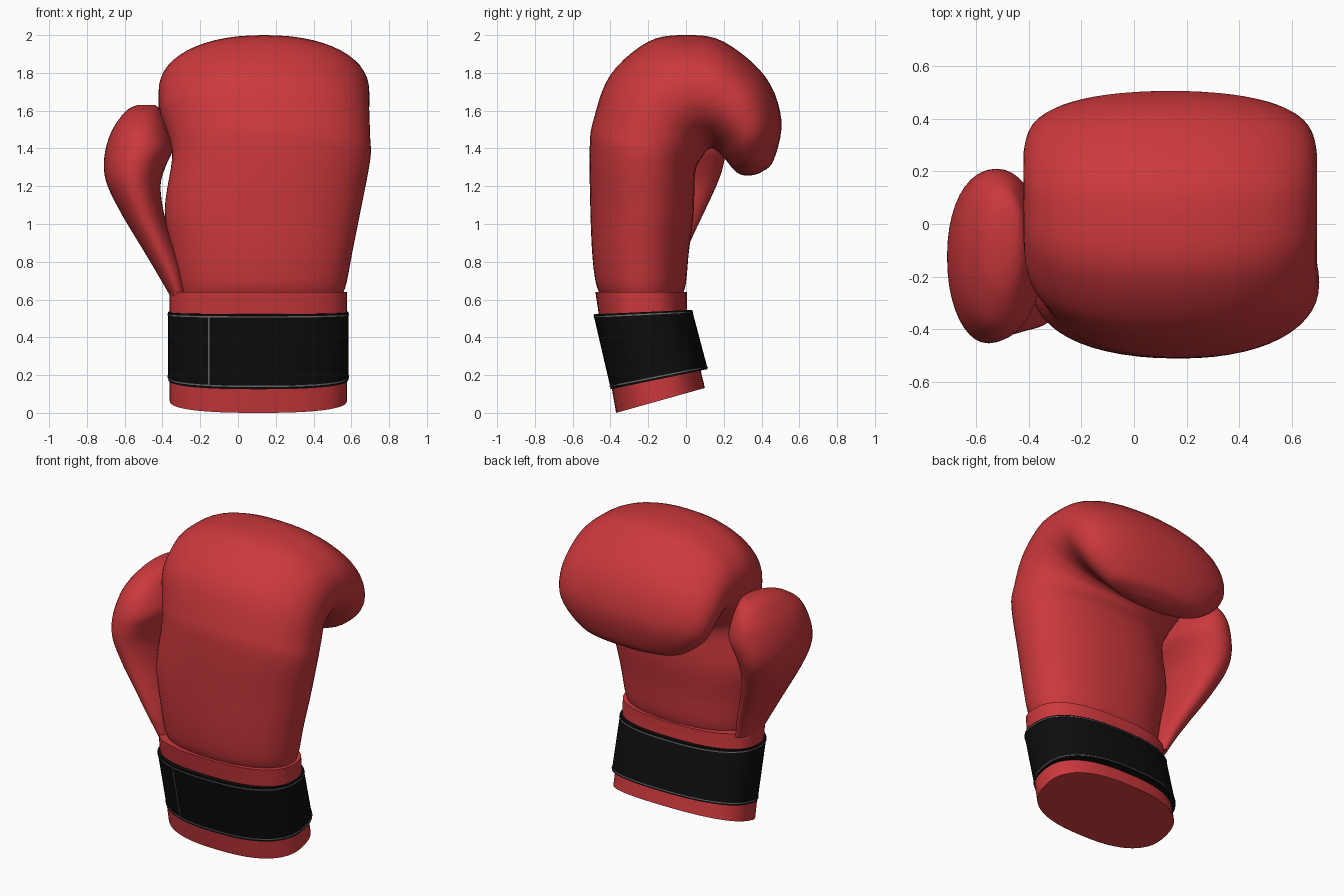
import bpy, bmesh, math
from mathutils import Vector

if "Cube" in bpy.data.objects:
    bpy.data.objects.remove(bpy.data.objects["Cube"])


def material(name, rgb):
    m = bpy.data.materials.new(name)
    m.diffuse_color = (*rgb, 1)
    m.use_nodes = True
    m.node_tree.nodes["Principled BSDF"].inputs["Base Color"].default_value = m.diffuse_color
    return m


RED = material("red leather", (0.60, 0.040, 0.045))
BLACK = material("black strap", (0.004, 0.004, 0.004))
GREY = material("grey stitching", (0.16, 0.16, 0.18))


# A section is (front y, front z, back y, back z, left x, right x)
def section_point(s, angle, n):
    c, d = math.cos(angle), math.sin(angle)
    u = math.copysign(abs(c) ** (2 / n), c)
    v = math.copysign(abs(d) ** (2 / n), d)
    y0, z0, y1, z1, x0, x1 = s
    return Vector(((x0 + x1) / 2 + u * (x1 - x0) / 2,
                   (y0 + y1) / 2 - v * (y1 - y0) / 2,
                   (z0 + z1) / 2 - v * (z1 - z0) / 2))


def smooth_sections(secs, steps):
    """Catmull-Rom interpolation between the sections."""
    out = []
    for i in range(len(secs) - 1):
        p = [secs[max(0, min(len(secs) - 1, i + k))] for k in (-1, 0, 1, 2)]
        for j in range(steps):
            t = j / steps
            out.append([0.5 * (2 * b + (c - a) * t + (2 * a - 5 * b + 4 * c - d) * t * t
                               + (3 * b - a - 3 * c + d) * t ** 3)
                        for a, b, c, d in zip(*p)])
    return out + [secs[-1]]


def finish(name, bm, mat):
    bmesh.ops.recalc_face_normals(bm, faces=bm.faces)
    me = bpy.data.meshes.new(name)
    bm.to_mesh(me)
    bm.free()
    me.materials.append(mat)
    ob = bpy.data.objects.new(name, me)
    bpy.context.collection.objects.link(ob)
    bpy.ops.object.select_all(action='DESELECT')
    ob.select_set(True)
    bpy.context.view_layer.objects.active = ob
    bpy.ops.object.shade_smooth_by_angle(angle=math.radians(50))
    return ob


def loft(name, secs, mat, n=2.2, steps=1, sides=56):
    if steps > 1:
        secs = smooth_sections(secs, steps)
    bm = bmesh.new()
    rings = [[bm.verts.new(section_point(s, 2 * math.pi * k / sides, n))
              for k in range(sides)] for s in secs]
    for a, b in zip(rings, rings[1:]):
        for k in range(sides):
            m = (k + 1) % sides
            bm.faces.new((a[k], a[m], b[m], b[k]))
    bm.faces.new(rings[0])
    bm.faces.new(rings[-1])
    return finish(name, bm, mat)


def mix(a, b, t, grow=0.0):
    s = [p + (q - p) * t for p, q in zip(a, b)]
    return [s[0] - grow, s[1], s[2] + grow, s[3], s[4] - grow, s[5] + grow]


# Hand: palm rising from the cuff and curling over into the fist
loft("hand", [
    (-.45, .62, -.02, .62, -.31, .55),
    (-.478, .69, 0.0, .69, -.33, .575),
    (-.497, .85, .015, .85, -.355, .605),
    (-.507, 1.1, .04, 1.05, -.388, .65),
    (-.51, 1.4, .05, 1.28, -.35, .70),
    (-.49, 1.55, .09, 1.36, -.365, .70),
    (-.40, 1.79, .11, 1.39, -.41, .695),
    (-.20, 1.965, .13, 1.40, -.42, .695),
    (0.0, 2.0, .145, 1.40, -.42, .695),
    (.20, 1.965, .16, 1.39, -.42, .695),
    (.42, 1.78, .18, 1.375, -.415, .69),
    (.505, 1.55, .21, 1.34, -.37, .645),
    (.465, 1.34, .255, 1.285, -.22, .50),
    (.40, 1.275, .29, 1.262, -.06, .34),
    (.35, 1.258, .32, 1.256, .08, .20),
], RED, 2.2, 5)

# Thumb: narrow at the cuff, swelling to a rounded head
loft("thumb", [
    (-.36, .62, -.08, .62, -.36, -.27),
    (-.39, .75, -.04, .75, -.435, -.29),
    (-.41, .90, .02, .90, -.525, -.34),
    (-.43, 1.05, .09, 1.05, -.615, -.39),
    (-.45, 1.20, .16, 1.20, -.69, -.41),
    (-.452, 1.30, .195, 1.30, -.71, -.385),
    (-.435, 1.40, .21, 1.40, -.70, -.345),
    (-.38, 1.50, .195, 1.50, -.665, -.37),
    (-.27, 1.58, .15, 1.58, -.61, -.40),
    (-.17, 1.615, .11, 1.615, -.57, -.42),
    (-.08, 1.63, .06, 1.63, -.53, -.44),
], RED, 2.1, 4, 40)

# Cuff: tilted red sleeve under the strap
loft("cuff", [
    (-.37, 0, .10, .132, -.362, .577),
    (-.46, .51, .005, .53, -.362, .577),
    (-.48, .64, .005, .64, -.362, .577),
], RED, 2.5)

# Strap with a stitched line along each edge
low = (-.398, .125, .115, .232, -.37, .585)
top = (-.490, .522, .032, .545, -.37, .585)
loft("strap", [low, top], BLACK, 2.5)
for name, t in (("lower_stitching", .03), ("upper_stitching", .955)):
    loft(name, [mix(low, top, t, .003), mix(low, top, t + .018, .003)], GREY, 2.5)

# Strap end seam: thin upright strip on the front
bm = bmesh.new()
corners = []
for t in (.04, .96):
    s = mix(low, top, t, .003)
    u = (-.155 - (s[4] + s[5]) / 2) / ((s[5] - s[4]) / 2)
    angle = math.acos(-abs(u) ** 1.25)
    p = section_point(s, angle, 2.5)
    corners.append([bm.verts.new(p + Vector((dx, dy, 0)))
                    for dx, dy in ((-.004, 0), (.004, 0), (.004, .006), (-.004, .006))])
a, b = corners
for k in range(4):
    bm.faces.new((a[k], a[(k + 1) % 4], b[(k + 1) % 4], b[k]))
bm.faces.new(a)
bm.faces.new(b)
finish("strap_seam", bm, GREY)
